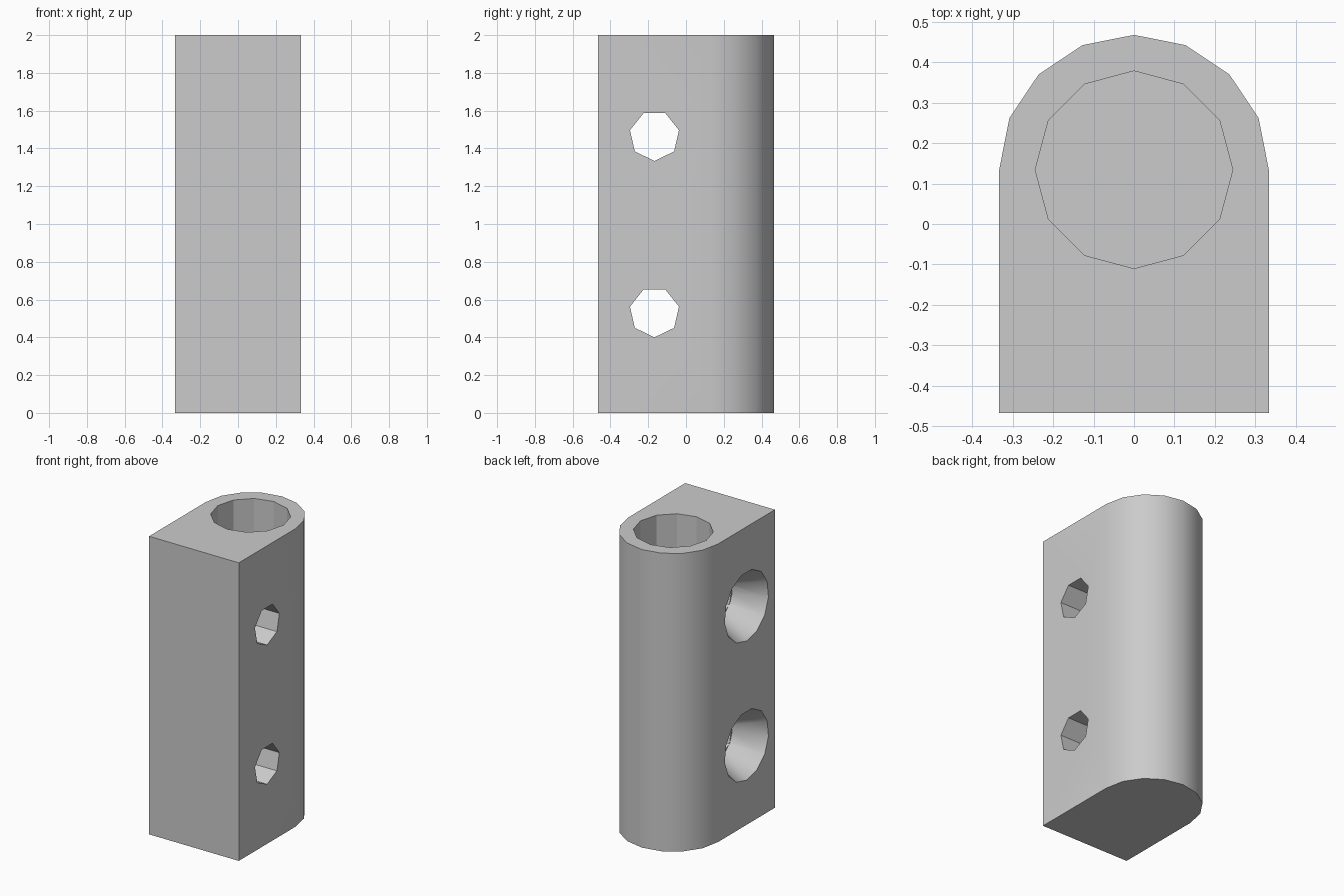
import bpy
import bmesh
from math import cos, sin, pi

old = bpy.data.objects.get("Cube")
if old:
    bpy.data.objects.remove(old, do_unlink=True)

grey = bpy.data.materials.new("plain grey")
grey.use_nodes = True
colour = (0.6, 0.6, 0.6, 1)
grey.diffuse_color = colour
grey.node_tree.nodes["Principled BSDF"].inputs["Base Color"].default_value = colour

HALF_WIDTH, FRONT, ROUND_Y, HEIGHT = 0.333, -0.467, 0.134, 2.0
HOLE_Y, HOLE_R, SINK_R = -0.167, 0.133, 0.233
SINK_DEPTH = 0.2
HOLE_HEIGHTS = {"lower": 0.533, "upper": 1.467}


def loft(name, bottom, top):
    """Closed solid between two matching loops of points."""
    bm = bmesh.new()
    a = [bm.verts.new(p) for p in bottom]
    b = [bm.verts.new(p) for p in top]
    bm.faces.new(a)
    bm.faces.new(b)
    for i in range(len(a)):
        j = (i + 1) % len(a)
        bm.faces.new((a[i], a[j], b[j], b[i]))
    bmesh.ops.recalc_face_normals(bm, faces=bm.faces)
    mesh = bpy.data.meshes.new(name)
    bm.to_mesh(mesh)
    bm.free()
    mesh.materials.append(grey)
    obj = bpy.data.objects.new(name, mesh)
    bpy.context.collection.objects.link(obj)
    return obj


def arc(radius, sides, steps):
    return [(radius * cos(2 * pi * i / sides), radius * sin(2 * pi * i / sides))
            for i in range(steps)]


def side_ring(x, z, radius, sides):
    """Polygon facing along x with one corner pointing down."""
    return [(x, HOLE_Y + v, z - u) for u, v in arc(radius, sides, sides)]


def cut(body, cutter):
    mod = body.modifiers.new(cutter.name, "BOOLEAN")
    mod.operation = "DIFFERENCE"
    mod.solver = "EXACT"
    mod.object = cutter
    bpy.context.view_layer.objects.active = body
    bpy.ops.object.modifier_apply(modifier=mod.name)
    bpy.data.objects.remove(cutter, do_unlink=True)


# Block with a square front and a rounded back
outline = [(u, ROUND_Y + v) for u, v in arc(HALF_WIDTH, 16, 9)]
outline += [(-HALF_WIDTH, FRONT), (HALF_WIDTH, FRONT)]
block = loft("block", [(x, y, 0) for x, y in outline],
             [(x, y, HEIGHT) for x, y in outline])

# Blind bore from the top
bore = [(u, ROUND_Y + v) for u, v in arc(0.244, 12, 12)]
cut(block, loft("bore_cutter", [(x, y, 0.133) for x, y in bore],
                [(x, y, HEIGHT + 0.1) for x, y in bore]))

# Cross holes, countersunk on one side
OVER = 0.05
flare = SINK_R + OVER * (SINK_R - HOLE_R) / SINK_DEPTH
for level, z in HOLE_HEIGHTS.items():
    cut(block, loft(level + "_hole_cutter",
                    side_ring(-0.25, z, HOLE_R, 7),
                    side_ring(HALF_WIDTH + OVER, z, HOLE_R, 7)))
    cut(block, loft(level + "_countersink_cutter",
                    side_ring(-HALF_WIDTH - OVER, z, flare, 13),
                    side_ring(-HALF_WIDTH + SINK_DEPTH, z, HOLE_R, 13)))

# Smooth the rounded back and countersinks, keep the bore faceted
bpy.ops.object.select_all(action="DESELECT")
block.select_set(True)
bpy.context.view_layer.objects.active = block
bpy.ops.object.shade_smooth_by_angle(angle=29 * pi / 180)
